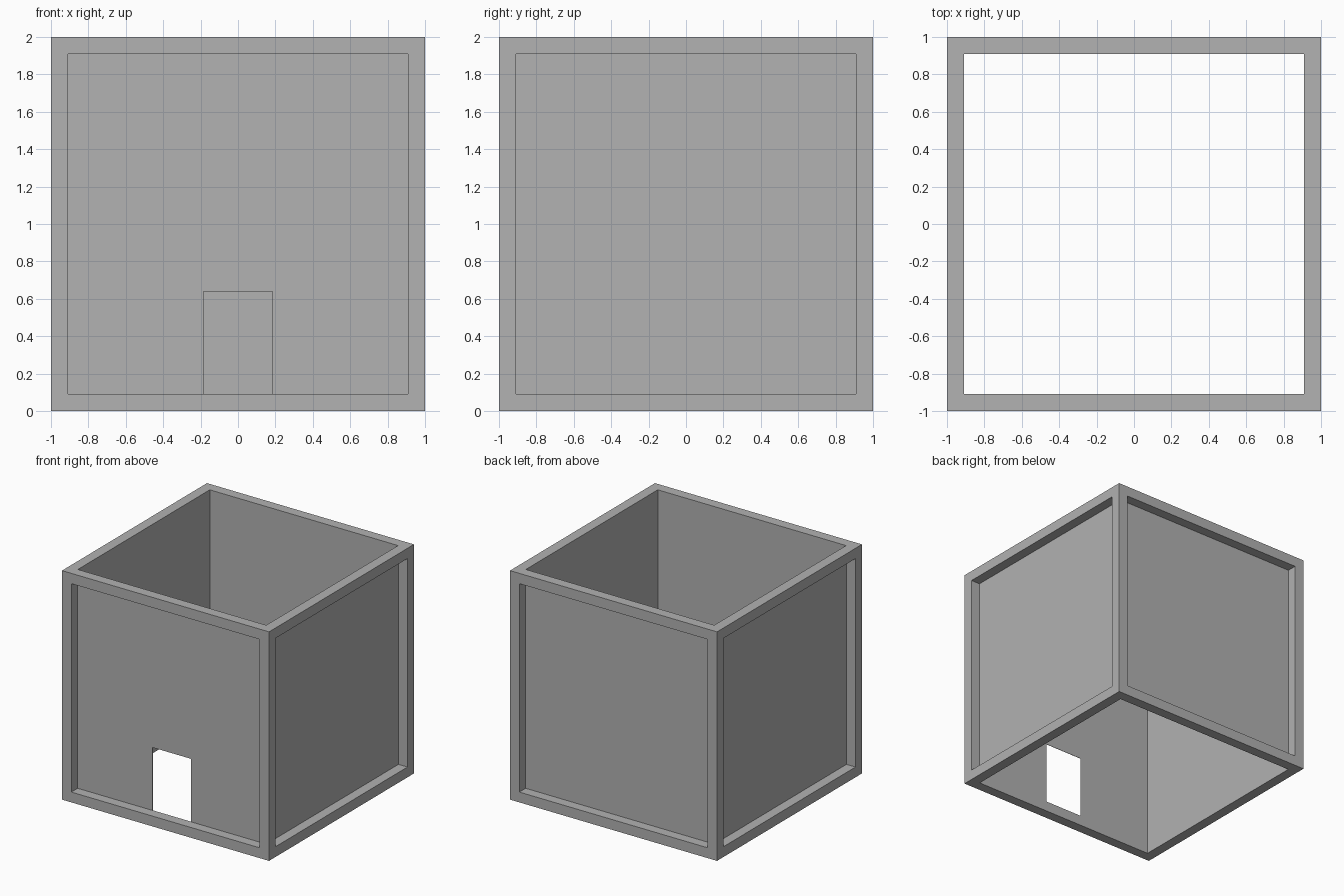
import bpy
import math
from mathutils import Matrix

cube = bpy.data.objects.get("Cube")
if cube:
    bpy.data.objects.remove(cube, do_unlink=True)

BEAM = 0.09            # width of the frame bars
INNER = 1 - BEAM       # half width of the hollow inside
SKIN = 0.003           # panel thickness

grey = bpy.data.materials.new("plain_grey")
grey.use_nodes = True
colour = (0.445, 0.445, 0.445, 1)
grey.diffuse_color = colour
grey.node_tree.nodes["Principled BSDF"].inputs["Base Color"].default_value = colour


def box(name, size, centre):
    bpy.ops.mesh.primitive_cube_add(size=1)
    ob = bpy.context.object
    ob.name = name
    ob.data.transform(Matrix.Translation(centre) @ Matrix.Diagonal((*size, 1)))
    ob.data.materials.append(grey)
    return ob


def cut(target, cutter):
    mod = target.modifiers.new("cut", "BOOLEAN")
    mod.operation = "DIFFERENCE"
    mod.solver = "EXACT"
    mod.object = cutter
    bpy.context.view_layer.objects.active = target
    bpy.ops.object.modifier_apply(modifier=mod.name)
    bpy.data.objects.remove(cutter, do_unlink=True)


# Frame: a solid cube hollowed straight through along each axis
frame = box("frame", (2, 2, 2), (0, 0, 1))
for axis in range(3):
    size = [2 * INNER] * 3
    size[axis] = 3
    cut(frame, box("frame_cutter", size, (0, 0, 1)))

# Thin wall panels, flush with the inside of the frame
for turn, name in enumerate(("front", "left", "back", "right")):
    panel = box(name + "_panel", (2 * INNER, SKIN, 2 * INNER),
                (0, -INNER - SKIN / 2, 1))
    # Doorway in the front panel, open down to the bottom bar
    if name == "front":
        cut(panel, box("door_cutter", (0.37, 0.2, 0.64), (0, -INNER, 0.32)))
    panel.data.transform(Matrix.Rotation(turn * math.pi / 2, 4, "Z"))
